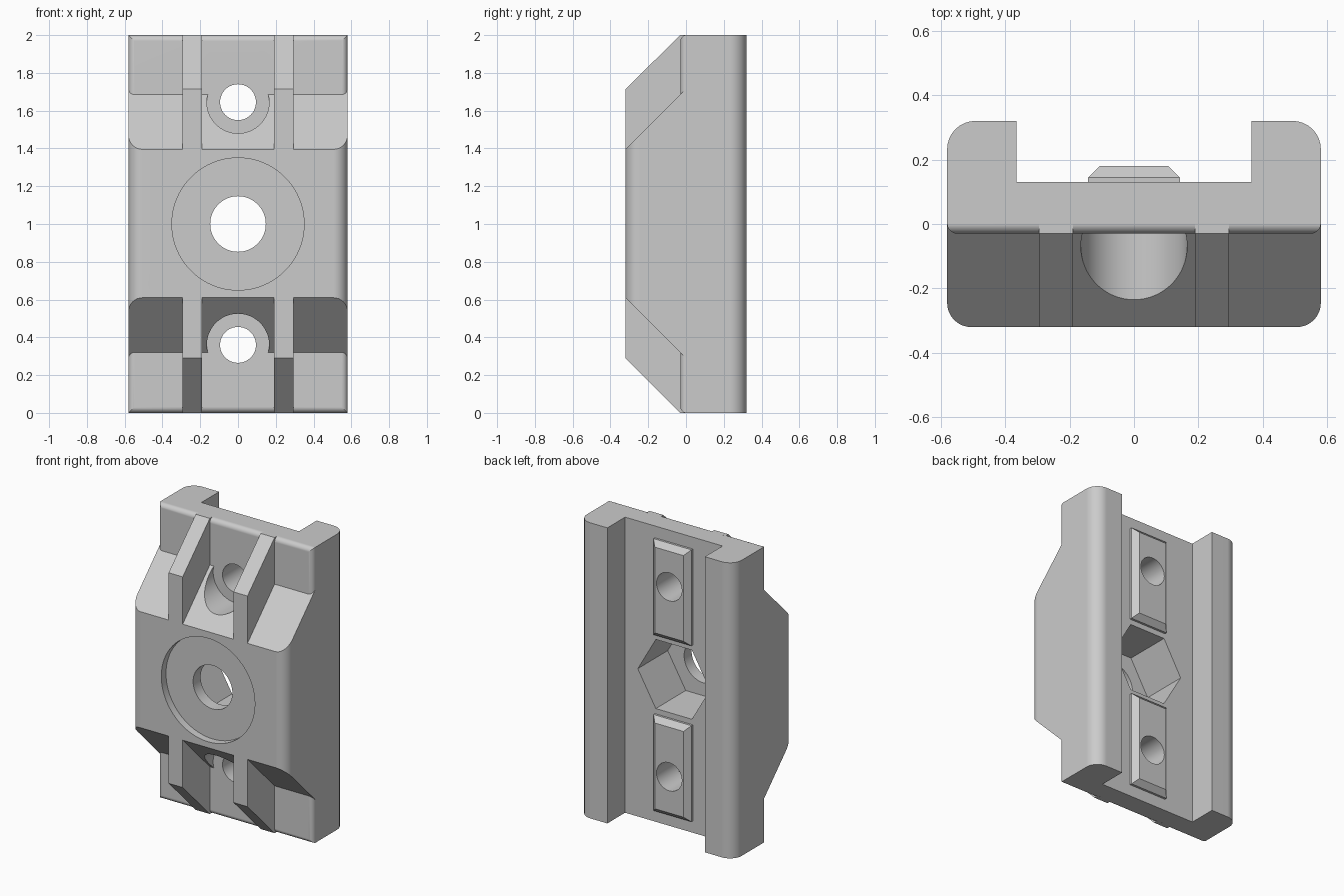
import bpy
import bmesh
import math
from mathutils import Vector

cube = bpy.data.objects.get("Cube")
if cube:
    bpy.data.objects.remove(cube, do_unlink=True)

grey = bpy.data.materials.new("plain grey")
grey.use_nodes = True
grey.diffuse_color = (0.6, 0.6, 0.6, 1)
grey.node_tree.nodes["Principled BSDF"].inputs["Base Color"].default_value = (0.6, 0.6, 0.6, 1)

HALF_W, FRONT, BACK, FACE, FLOOR = 0.58, -0.32, 0.32, -0.03, 0.13
HOLES = (0.36, 1.645)


def to_object(name, bm):
    bmesh.ops.recalc_face_normals(bm, faces=bm.faces)
    mesh = bpy.data.meshes.new(name)
    bm.to_mesh(mesh)
    bm.free()
    mesh.materials.append(grey)
    obj = bpy.data.objects.new(name, mesh)
    bpy.context.collection.objects.link(obj)
    return obj


def prism(points, axis, lo, hi):
    """Extrude a 2D outline along one axis."""
    place = {"x": lambda a, b, d: (d, a, b),
             "y": lambda a, b, d: (a, d, b),
             "z": lambda a, b, d: (a, b, d)}[axis]
    bm = bmesh.new()
    ends = [[bm.verts.new(place(a, b, d)) for a, b in points] for d in (lo, hi)]
    for ring in ends:
        bm.faces.new(ring)
    n = len(points)
    for i in range(n):
        j = (i + 1) % n
        bm.faces.new((ends[0][i], ends[0][j], ends[1][j], ends[1][i]))
    bmesh.ops.recalc_face_normals(bm, faces=bm.faces)
    return bm


def disc(radius, z, sides=64):
    return [(radius * math.cos(math.tau * i / sides),
             z + radius * math.sin(math.tau * i / sides)) for i in range(sides)]


def bevel(bm, test, size, segments=8):
    edges = [e for e in bm.edges if test(e.verts[0].co, e.verts[1].co)]
    bmesh.ops.bevel(bm, geom=edges, offset=size, offset_type="OFFSET",
                    segments=segments, profile=0.5, affect="EDGES")


def near(a, b):
    return abs(a - b) < 1e-4


def upright_at(y):
    return lambda p, q: (near(p.y, y) and near(q.y, y) and near(abs(p.x), HALF_W)
                         and near(p.x, q.x))


def combine(target, tool, operation):
    mod = target.modifiers.new("combine", "BOOLEAN")
    mod.operation, mod.solver, mod.object = operation, "EXACT", tool
    bpy.context.view_layer.objects.active = target
    bpy.ops.object.modifier_apply(modifier=mod.name)
    mesh = tool.data
    bpy.data.objects.remove(tool, do_unlink=True)
    bpy.data.meshes.remove(mesh)


# Channelled base with rounded outer corners
CH = 0.365
half = [(HALF_W, FACE), (HALF_W, BACK), (CH, BACK), (CH, FLOOR)]
bm = prism(half + [(-x, y) for x, y in reversed(half)], "z", 0, 2)
bevel(bm, upright_at(BACK), 0.088)
bevel(bm, lambda p, q: near(p.y, FACE) and near(q.y, FACE), 0.032)
body = to_object("bracket_body", bm)

# Raised middle block, sloped at both ends
bm = prism([(-HALF_W, FRONT), (HALF_W, FRONT), (HALF_W, 0.06), (-HALF_W, 0.06)], "z", 0, 2)
bevel(bm, upright_at(FRONT), 0.075)
for z, way in ((0.61, -1), (1.395, 1)):
    cut = bmesh.ops.bisect_plane(bm, geom=bm.verts[:] + bm.edges[:] + bm.faces[:],
                                 plane_co=(0, FRONT, z),
                                 plane_no=Vector((0, -1, way)).normalized(),
                                 clear_outer=True)
    rim = [g for g in cut["geom_cut"] if isinstance(g, bmesh.types.BMEdge)]
    bmesh.ops.contextual_create(bm, geom=rim)
combine(body, to_object("middle_block", bm), "UNION")

# Pair of long ribs
rib = [(0.0, 0), (FACE, 0), (FRONT, 0.29), (FRONT, 1.715), (FACE, 2), (0.0, 2)]
for side in (-1, 1):
    lo, hi = sorted((side * 0.19, side * 0.295))
    combine(body, to_object("rib", prism(rib, "x", lo, hi)), "UNION")

# Screw seats and holes, centre recess, bore and hexagonal pocket
cuts = [(disc(0.35, 1, 96), -0.5, -0.27),
        (disc(0.147, 1), -0.5, 0),
        (disc(0.27, 1, 6), -0.19, 0.5)]
for z in HOLES:
    cuts += [(disc(0.165, z), -0.5, FACE), (disc(0.095, z), -0.5, 0.5)]
for outline, lo, hi in cuts:
    combine(body, to_object("cutter", prism(outline, "y", lo, hi)), "DIFFERENCE")

# Chamfered slide blocks in the rear channel
slides = []
for name, hole, z in (("lower_slide", HOLES[0], 0.405), ("upper_slide", HOLES[1], 1.595)):
    w, h = 0.142, 0.325
    bm = prism([(-w, z - h), (w, z - h), (w, z + h), (-w, z + h)], "y", FLOOR, 0.18)
    bevel(bm, lambda p, q: near(p.y, 0.18) and near(q.y, 0.18), 0.035, 1)
    slide = to_object(name, bm)
    combine(slide, to_object("cutter", prism(disc(0.095, hole), "y", -0.1, 0.5)), "DIFFERENCE")
    slides.append(slide)

# Smooth the rounded surfaces, keep the flats crisp
for obj in [body] + slides:
    bpy.ops.object.select_all(action="DESELECT")
    obj.select_set(True)
    bpy.context.view_layer.objects.active = obj
    bpy.ops.object.shade_smooth_by_angle(angle=math.radians(20))
    weighted = obj.modifiers.new("even shading", "WEIGHTED_NORMAL")
    weighted.keep_sharp = True
